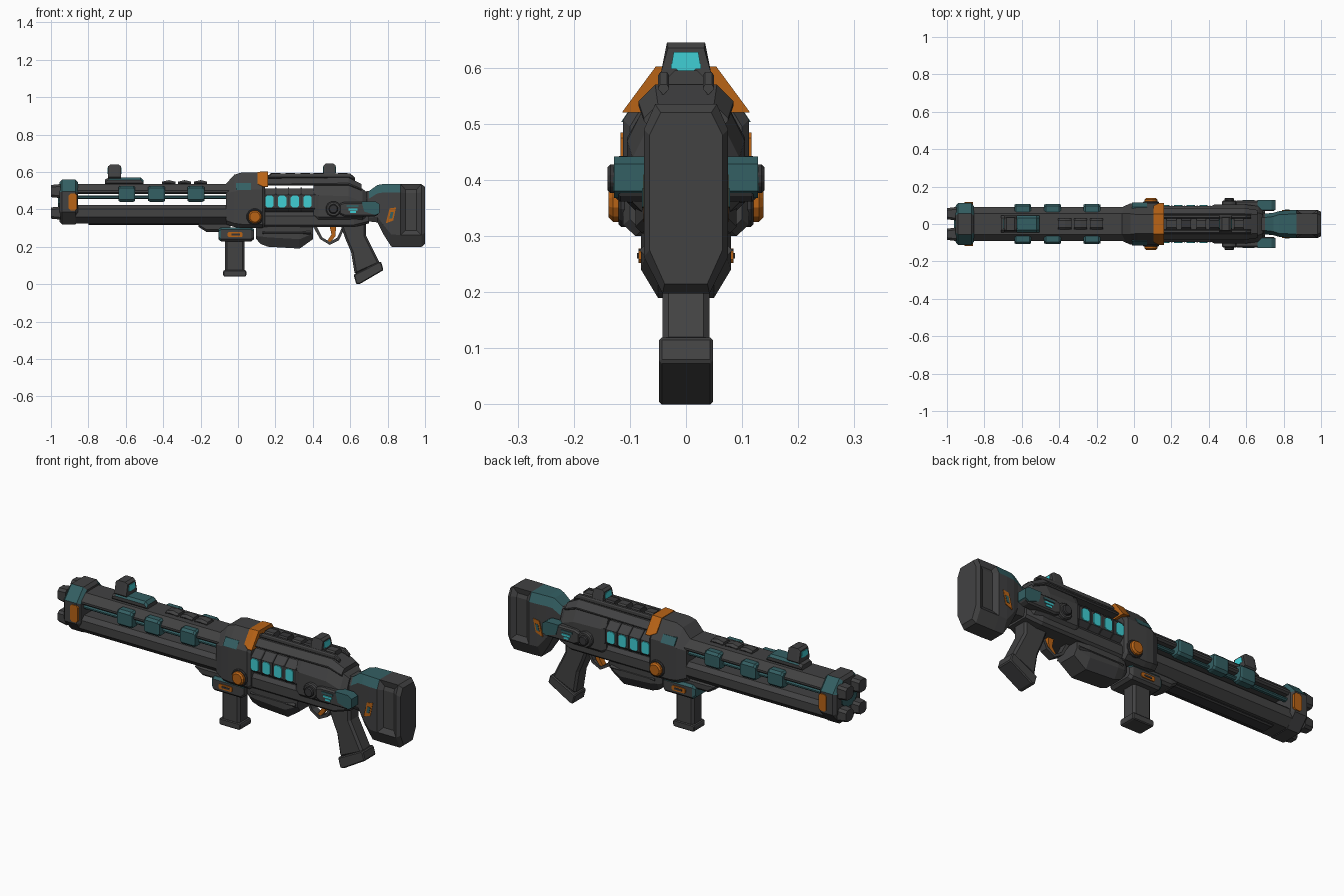
import bpy, bmesh, math
from mathutils import Vector, Matrix


def material(name, rgb):
    m = bpy.data.materials.new(name)
    m.diffuse_color = (*rgb, 1)
    return m


GREY = material("dark gunmetal", (0.054, 0.054, 0.055))
DARK = material("shadow grey", (0.036, 0.036, 0.038))
TEAL = material("muted teal", (0.034, 0.115, 0.125))
ORANGE = material("burnt orange", (0.48, 0.125, 0.008))
CYAN = material("glowing cyan", (0.05, 0.62, 0.66))


def finish(name, bm, mats, bevel=0.0, rule=None):
    """Turn a bmesh into an object; rule(centre, normal) picks material index."""
    bmesh.ops.recalc_face_normals(bm, faces=bm.faces)
    if rule:
        for f in bm.faces:
            f.material_index = rule(f.calc_center_median(), f.normal)
    me = bpy.data.meshes.new(name)
    bm.to_mesh(me)
    bm.free()
    ob = bpy.data.objects.new(name, me)
    bpy.context.collection.objects.link(ob)
    for m in (mats if isinstance(mats, list) else [mats]):
        me.materials.append(m)
    if bevel:
        b = ob.modifiers.new("edge", "BEVEL")
        b.width, b.segments, b.limit_method = bevel, 1, "ANGLE"
    return ob


def sec(x, w, z0, z1, tw=None, ct=0.012, bw=None, cb=0.012):
    """Eight-sided cross-section at x: half width w, chamfered top and bottom."""
    tw = w - 0.012 if tw is None else tw
    bw = w - 0.012 if bw is None else bw
    half = [(bw, z0), (w, z0 + cb), (w, z1 - ct), (tw, z1)]
    return [Vector((x, y, z)) for y, z in half + [(-y, z) for y, z in reversed(half)]]


def loft(name, secs, mats=GREY, bevel=0.0, rule=None, y=0, dent=None):
    bm = bmesh.new()
    rings = [[bm.verts.new(p + Vector((0, y, 0))) for p in s] for s in secs]
    for a, b in zip(rings, rings[1:]):
        for i in range(8):
            bm.faces.new((a[i], a[(i + 1) % 8], b[(i + 1) % 8], b[i]))
    bm.faces.new(rings[0])
    bm.faces.new(rings[-1])
    if dent:
        bmesh.ops.recalc_face_normals(bm, faces=bm.faces)
        fs = [f for f in bm.faces if dent(f.calc_center_median(), f.normal)]
        bmesh.ops.inset_region(bm, faces=fs, thickness=0.025, depth=-0.018, use_even_offset=True)
    return finish(name, bm, mats, bevel, rule)


def prism(name, pts, y0, y1, mats=GREY, bevel=0.0, rule=None):
    """Side outline (x, z) extruded from y0 to y1."""
    bm = bmesh.new()
    f = bm.faces.new([bm.verts.new((x, y0, z)) for x, z in pts])
    new = bmesh.ops.extrude_face_region(bm, geom=[f])["geom"]
    bmesh.ops.translate(bm, verts=[v for v in new if isinstance(v, bmesh.types.BMVert)], vec=(0, y1 - y0, 0))
    return finish(name, bm, mats, bevel, rule)


def both(name, pts, y0, y1, mats=GREY, bevel=0.0):
    for s, side in ((-1, "front"), (1, "back")):
        prism(f"{name}_{side}", pts, s * y0, s * y1, mats, bevel)


def rect(x0, x1, z0, z1, c=0.0):
    if not c:
        return [(x0, z0), (x1, z0), (x1, z1), (x0, z1)]
    return [(x0 + c, z0), (x1 - c, z0), (x1, z0 + c), (x1, z1 - c),
            (x1 - c, z1), (x0 + c, z1), (x0, z1 - c), (x0, z0 + c)]


def ngon(x, z, r, n=12):
    return [(x + r * math.cos(math.tau * (i + .5) / n), z + r * math.sin(math.tau * (i + .5) / n)) for i in range(n)]


# muzzle: octagonal collar, prongs and core
def collar_rule(c, n):
    return 1 if n.z > 0.3 and abs(n.y) > 0.3 else 0


loft("muzzle_collar", [sec(-.955, .095, .335, .545, .045, .055, .045, .055), sec(-.94, .112, .32, .56, .055, .065, .055, .065),
     sec(-.87, .112, .32, .56, .055, .065, .055, .065), sec(-.855, .095, .335, .545, .045, .055, .045, .055)], [GREY, TEAL], rule=collar_rule)
both("muzzle_mark", rect(-.905, -.86, .395, .485, .01), .105, .117, ORANGE)
for s in (-1, 1):
    loft("upper_prong", [sec(-1, .03, .465, .53), sec(-.95, .036, .46, .535)], y=s * .055)
    loft("lower_prong", [sec(-1, .03, .35, .41), sec(-.95, .036, .345, .415)], y=s * .055)
loft("muzzle_core", [sec(-.962, .06, .4, .48, .03, .03, .03, .03), sec(-.95, .06, .4, .48, .03, .03, .03, .03)], TEAL)

# split barrel with thin rods in the gap
loft("upper_barrel", [sec(x, .09, .482, .535, .055, .035, .08, .008) for x in (-.87, -.03)])
loft("lower_barrel", [sec(x, .092, .323, .422, .07, .02, .055, .035) for x in (-.87, -.03)])
loft("barrel_under_rib", [sec(x, .04, .315, .33) for x in (-.8, -.2)], DARK)
for s in (-1, 1):
    loft("barrel_rod", [sec(x, .014, .455, .474, .007, .006, .007, .006) for x in (-.87, -.03)], TEAL, y=s * .06)
    for x in (-.595, -.435, -.225):
        loft("barrel_clamp", [sec(x - .045, .026, .445, .518), sec(x - .035, .03, .44, .525),
             sec(x + .035, .03, .44, .525), sec(x + .045, .026, .445, .518)], TEAL, y=s * .077)
loft("barrel_under_wedge", [sec(-.21, .06, .305, .33), sec(-.17, .065, .28, .33), sec(-.04, .065, .28, .33)])

# barrel top rail and front sight
for x0, x1 in ((-.405, -.335), (-.32, -.25), (-.235, -.165)):
    loft("barrel_rail", [sec(x0, .03, .53, .548), sec((x0 + x1) / 2, .03, .53, .556), sec(x1, .03, .53, .548)])
loft("front_sight_base", [sec(-.71, .045, .53, .56), sec(-.69, .045, .53, .57), sec(-.52, .045, .53, .57), sec(-.505, .045, .53, .555)],
     [GREY, TEAL], rule=lambda c, n: 1 if n.z > .5 and c.x > -.66 else 0)


def sight(name, x, hw, z0, z1):
    loft(name, [sec(x - hw, .045, z0, z1 - .01, .032, z1 - z0 - .025), sec(x - hw * .6, .045, z0, z1, .034, z1 - z0 - .015),
         sec(x + hw * .6, .045, z0, z1, .034, z1 - z0 - .015), sec(x + hw, .045, z0, z1 - .01, .032, z1 - z0 - .025)])
    loft(name + "_lens", [sec(x + t * (hw + .003), .027, z1 - .05, z1 - .017, .022, .03) for t in (-1, 1)], CYAN)


sight("front_sight", -.66, .035, .56, .64)
sight("rear_sight", .49, .032, .575, .645)

# front receiver with painted patch, band and side knobs
loft("front_receiver", [sec(-.065, .09, .32, .535, .055, .05, .07, .02), sec(-.02, .11, .305, .585, .055, .09, .09, .02),
     sec(.02, .112, .3, .597, .05, .09, .09, .02), sec(.13, .112, .3, .597, .05, .09, .09, .02), sec(.145, .1, .31, .585, .045, .09, .08, .02)])
loft("receiver_patch", [sec(x, .115, .503, .54, .091, .036, .115, .001) for x in (-.01, .07)], TEAL)
loft("orange_band", [sec(.105, .098, .535, .6, .053, .064, .098, .001), sec(.135, .113, .52, .602, .054, .08, .113, .001),
     sec(.16, .113, .52, .602, .054, .08, .113, .001)], ORANGE)
both("front_knob", ngon(.09, .36, .036), .1, .138, ORANGE, .008)
both("front_knob_seat", ngon(.09, .36, .045), .1, .12, DARK, .004)

# energy chamber with glowing cells
loft("energy_chamber", [sec(x, .097, .378, .512, .06, .035, .06, .03) for x in (.12, .43)])
for i in range(4):
    x = .168 + i * .068
    both("energy_cell", rect(x - .022, x + .022, .41, .474, .01), .094, .102, CYAN)
    loft("cell_rib", [sec(x + t, .1, .374, .516, .06, .035, .06, .03) for t in (.031, .038)], DARK)

# top cover and slotted rail
loft("top_cover", [sec(.13, .085, .528, .565, .055, .03, .08, .005), sec(.59, .085, .528, .57, .055, .03, .08, .005),
     sec(.66, .075, .5, .535, .05, .025, .07, .005)])
for s in (-1, 1):
    loft("rail_side", [sec(.16, .01, .56, .582, .006, .006), sec(.18, .01, .56, .592, .006, .006),
         sec(.6, .01, .56, .592, .006, .006), sec(.625, .01, .55, .57, .006, .006)], y=s * .04)
for i, x in enumerate((.2, .28, .36, .43, .56)):
    loft("rail_slat", [sec(x + t, .032, .56, .595) for t in (-.026, .026)], DARK if i % 2 else GREY)

# rear receiver, lower frame and neck
loft("rear_receiver", [sec(.405, .09, .35, .535, .07, .05, .08, .02), sec(.43, .105, .34, .545, .065, .07, .085, .02),
     sec(.59, .105, .34, .55, .065, .08, .085, .02), sec(.665, .095, .34, .51, .06, .07, .075, .02), sec(.69, .07, .35, .49, .05, .05, .06, .02)])
loft("lower_frame", [sec(.1, .09, .305, .385, .075, .02), sec(.62, .09, .305, .385, .075, .02), sec(.7, .07, .325, .38, .06, .02)])
both("rear_knob", ngon(.51, .402, .042), .095, .125, GREY, .006)
both("rear_knob_cap", ngon(.51, .402, .026), .12, .14, DARK, .005)
both("side_box", [(.54, .375), (.57, .362), (.73, .362), (.755, .375), (.755, .43), (.735, .44), (.57, .44), (.54, .43)], .07, .125, GREY, .008)
both("side_box_end", [(.675, .388), (.735, .368), (.757, .38), (.757, .428), (.735, .442), (.66, .442)], .075, .128, TEAL)
for z0, x0, x1 in ((.413, .58, .645), (.395, .59, .64), (.38, .6, .63)):
    both("side_mark", rect(x0, x1, z0, z0 + .01), .12, .129, CYAN if z0 < .4 else TEAL)

# shoulder stock with dented sides
loft("shoulder_stock", [sec(.64, .055, .34, .495, .035, .04, .045, .02), sec(.7, .055, .335, .497, .035, .04, .045, .02),
     sec(.745, .06, .33, .53, .04, .045, .045, .03), sec(.775, .068, .27, .535, .05, .045, .045, .05),
     sec(.82, .073, .2, .535, .052, .045, .042, .065), sec(.87, .075, .198, .535, .055, .045, .042, .065),
     sec(.98, .075, .198, .535, .055, .045, .042, .065), sec(1, .065, .215, .52, .045, .04, .038, .06)], [GREY, TEAL],
     rule=lambda c, n: 1 if .7 < c.x < .87 and c.z > .49 and n.z > .2 else 0,
     dent=lambda c, n: abs(n.y) > .9 and .87 < c.x < .98)
both("stock_mark", [(.79, .325), (.83, .34), (.845, .41), (.81, .405)], .066, .076, ORANGE)
both("stock_mark_core", [(.808, .35), (.824, .352), (.832, .385), (.816, .385)], .07, .078, TEAL)

# belly magazine under the frame
loft("belly", [sec(.095, .06, .245, .3), sec(.12, .075, .215, .325, .065, .02, .05, .04), sec(.16, .08, .2, .33, .07, .02, .05, .05),
     sec(.33, .08, .19, .33, .07, .02, .05, .05), sec(.4, .07, .24, .325, .06, .02, .05, .03)])
loft("belly_ridge", [sec(x, .085, .265, .285) for x in (.13, .39)])

# foregrip
loft("foregrip_block", [sec(-.105, .07, .24, .295), sec(-.09, .08, .228, .303), sec(.07, .08, .228, .303), sec(.085, .07, .24, .295)],
     [GREY, TEAL], rule=lambda c, n: 1 if c.x < -.09 or n.z > .5 else 0)
both("foregrip_mark", rect(-.055, .025, .252, .278, .006), .075, .085, ORANGE)
both("foregrip_mark_slot", rect(-.035, .01, .26, .27), .08, .087, DARK)
prism("foregrip_handle", rect(-.07, .035, .05, .24), -.042, .042, GREY, .012)
prism("foregrip_foot", rect(-.08, .045, .04, .075, .006), -.047, .047, GREY, .006)

# pistol grip
prism("pistol_grip", [(.55, .31), (.575, .24), (.605, .17), (.625, .05), (.76, .11), (.72, .19), (.685, .26), (.685, .33), (.56, .33)],
      -.042, .042, GREY, .012)
prism("grip_foot", [(.618, .05), (.632, 0), (.65, 0), (.778, .075), (.765, .12), (.75, .118)], -.048, .048, GREY, .005)

# trigger and guard
prism("trigger_guard", [(.4, .31), (.44, .24), (.49, .21), (.54, .235), (.57, .3), (.555, .3),
      (.53, .248), (.49, .226), (.45, .25), (.42, .31)], -.02, .02, GREY)
prism("trigger", [(.49, .31), (.5, .265), (.475, .228), (.49, .22), (.52, .255), (.525, .31)], -.014, .014, ORANGE)
